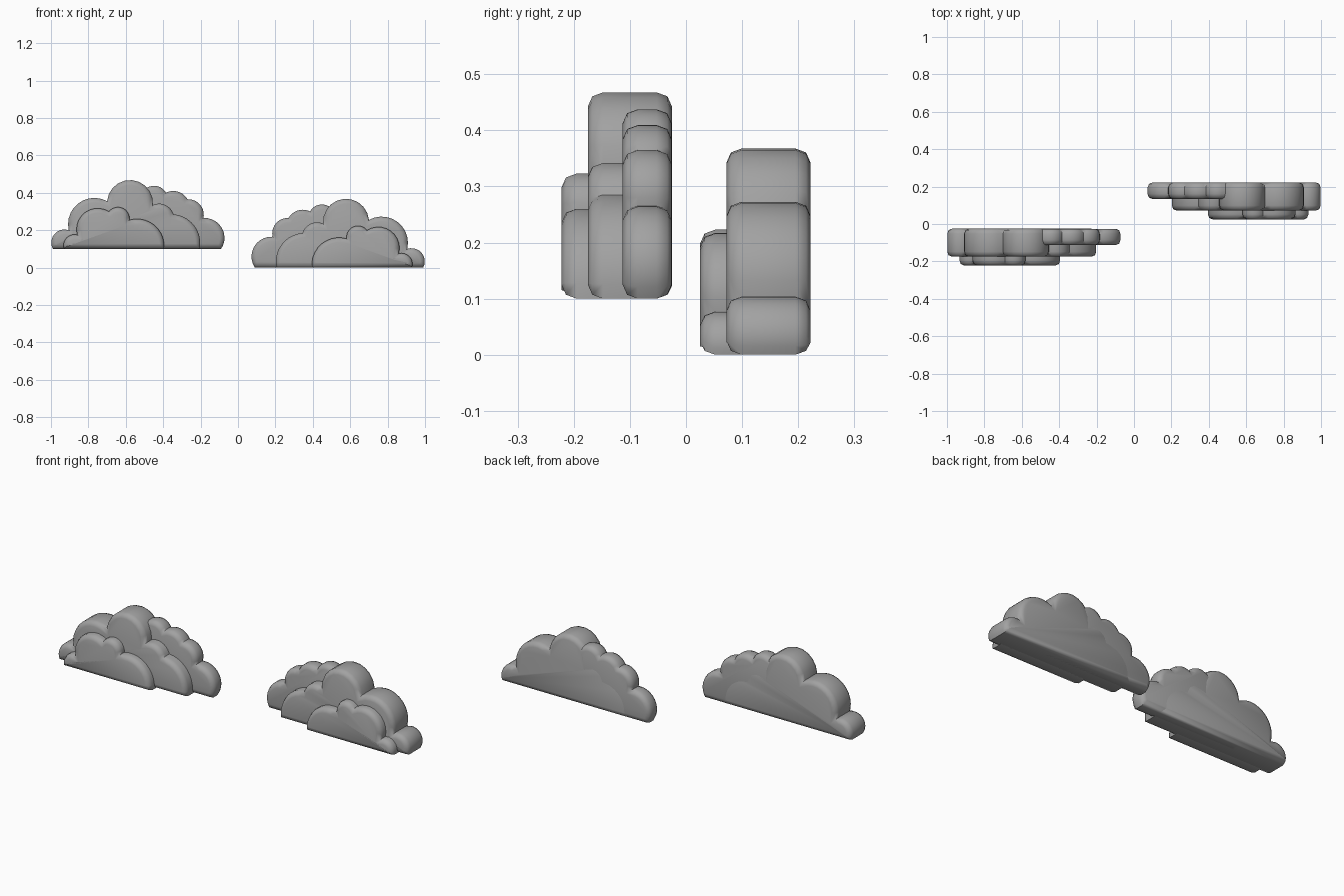
import bpy, bmesh, math
from mathutils import Vector

if "Cube" in bpy.data.objects:
    bpy.data.objects.remove(bpy.data.objects["Cube"])

grey = bpy.data.materials.new("cloud_grey")
grey.use_nodes = True
colour = (0.36, 0.36, 0.36, 1)
grey.diffuse_color = colour
grey.node_tree.nodes["Principled BSDF"].inputs["Base Color"].default_value = colour

STEPS = 10
# Rounded rim: (distance from cap, inset of outline)
RIM = [(0, .025), (.008, .007), (.027, 0)]

# Each layer: front y, back y, then puffs as (x, z, bulge of the arc to the next point)
LAYERS = {
    "back_puffs": (.134, .2215, [
        (.09, 0, .62), (.185, .165, .5), (.27, .265, .4), (.385, .30, .4),
        (.48, .33, 0), (.60, .29, 0), (.70, 0, 0)]),
    "middle_puffs": (.072, .222, [
        (.205, 0, .45), (.345, .185, .45), (.455, .235, 1), (.70, .255, .65),
        (.905, .10, .68), (.99, 0, 0)]),
    "front_puffs": (.025, .13, [
        (.395, 0, .53), (.58, .155, .75), (.69, .20, .68),
        (.86, .075, .6), (.93, 0, 0)]),
}


def outline(puffs):
    """Chain of outward arcs running over the top from left to right."""
    pts = []
    for (x0, z0, bulge), (x1, z1, _) in zip(puffs, puffs[1:]):
        a, b = Vector((x0, z0)), Vector((x1, z1))
        pts.append(a)
        if bulge == 0:
            continue
        chord = b - a
        half = chord.length / 2
        along = chord.normalized()
        out = Vector((-along.y, along.x))
        sag = bulge * half
        radius = (half * half + sag * sag) / (2 * sag)
        centre = (a + b) / 2 + out * (sag - radius)
        sweep = 2 * math.atan(bulge)
        for i in range(1, STEPS):
            t = sweep * (2 * i / STEPS - 1)
            pts.append(centre + radius * (along * math.sin(t) + out * math.cos(t)))
    pts.append(Vector(puffs[-1][:2]))
    return pts


def inset(pts, amount):
    """Shrink a closed outline evenly."""
    result = []
    for i, p in enumerate(pts):
        d0 = (p - pts[i - 1]).normalized()
        d1 = (pts[(i + 1) % len(pts)] - p).normalized()
        n0, n1 = Vector((d0.y, -d0.x)), Vector((d1.y, -d1.x))
        result.append(p + (n0 + n1) * amount / max(1 + n0.dot(n1), .5))
    return result


def make_layer(name, front, back, puffs, side, shift_y, shift_z):
    pts = outline(puffs)
    sections = [(front + d, s) for d, s in RIM] + [(back - d, s) for d, s in reversed(RIM)]
    bm = bmesh.new()
    rings = [[bm.verts.new((side * p.x, y + shift_y, p.y + shift_z))
              for p in inset(pts, s)] for y, s in sections]
    n = len(pts)
    for r0, r1 in zip(rings, rings[1:]):
        for i in range(n):
            j = (i + 1) % n
            bm.faces.new((r0[i], r0[j], r1[j], r1[i]))
    bm.faces.new(rings[0])
    bm.faces.new(rings[-1])
    bmesh.ops.recalc_face_normals(bm, faces=bm.faces)
    mesh = bpy.data.meshes.new(name)
    bm.to_mesh(mesh)
    bm.free()
    mesh.materials.append(grey)
    obj = bpy.data.objects.new(name, mesh)
    bpy.context.collection.objects.link(obj)
    bpy.ops.object.select_all(action='DESELECT')
    obj.select_set(True)
    bpy.context.view_layer.objects.active = obj
    bpy.ops.object.shade_smooth_by_angle(angle=math.radians(50))


# Two mirrored clouds, the right one higher and further forward
for cloud, side, dy, dz in (("left_cloud", 1, 0, 0), ("right_cloud", -1, -.247, .1)):
    for part, (front, back, puffs) in LAYERS.items():
        make_layer(f"{cloud}_{part}", front, back, puffs, side, dy, dz)
